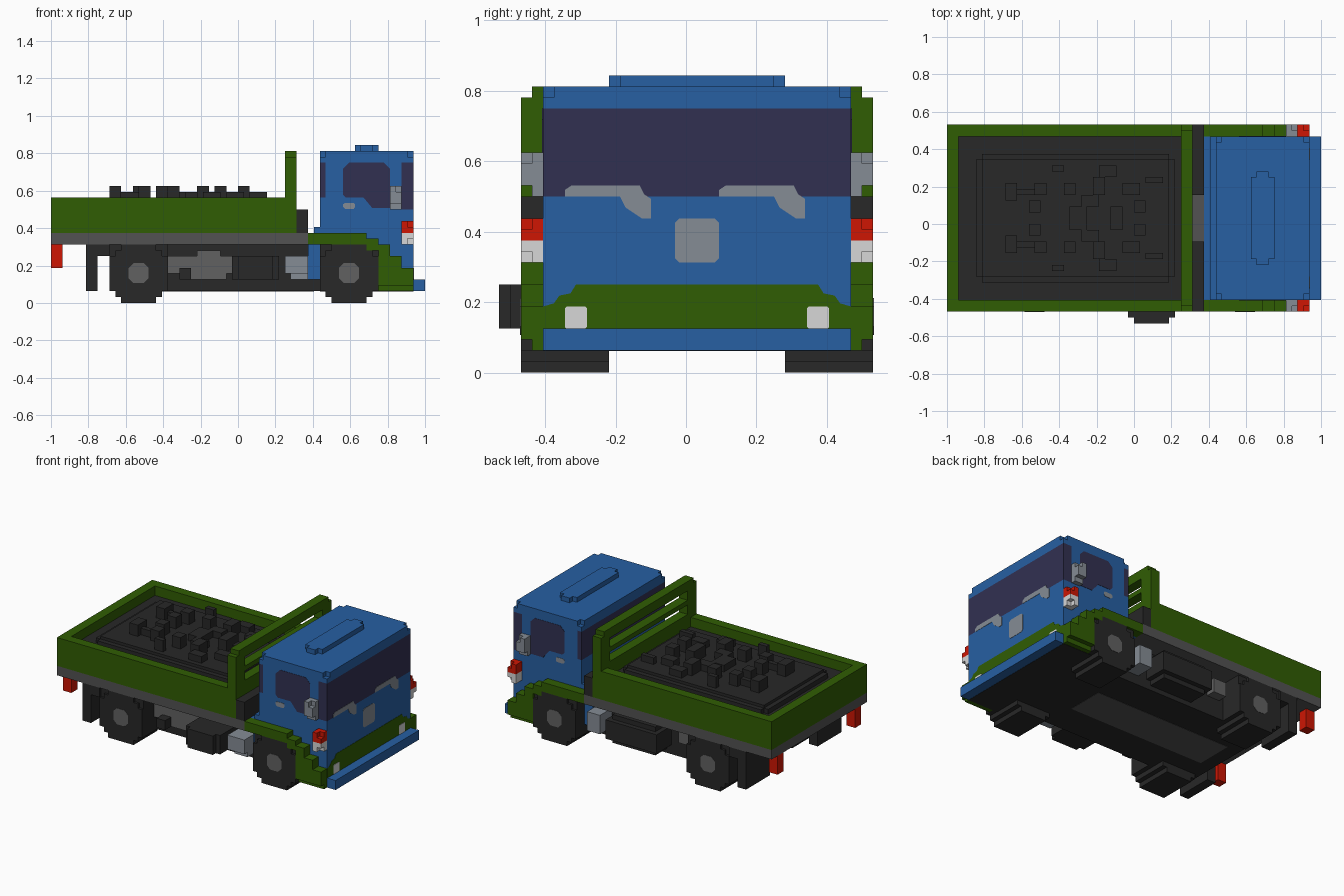
import bpy
import bmesh
from mathutils import Vector

if "Cube" in bpy.data.objects:
    bpy.data.objects.remove(bpy.data.objects["Cube"], do_unlink=True)

UNIT = 1 / 32                       # edge of one block
ORIGIN = Vector((32, 17, 0))        # block coordinates of the world origin
MID = 18                            # lengthwise mirror plane of the truck


def material(name, *rgb):
    mat = bpy.data.materials.new(name)
    mat.use_nodes = True
    mat.diffuse_color = (*rgb, 1)
    mat.node_tree.nodes["Principled BSDF"].inputs["Base Color"].default_value = (*rgb, 1)
    return mat


blue = material("cab blue", .02, .115, .365)
green = material("bed green", .03, .11, .001)
dark = material("rubber dark", .021, .021, .021)
floor_grey = material("floor grey", .085, .085, .085)
metal = material("metal grey", .12, .12, .12)
light_grey = material("light grey", .235, .265, .3)
white = material("lamp white", .68, .68, .68)
red = material("lamp red", .62, .008, .001)
glass = material("glass purple", .031, .03, .083)


def finish(bm, name, mat):
    for v in bm.verts:
        v.co = (v.co - ORIGIN) * UNIT
    bmesh.ops.recalc_face_normals(bm, faces=bm.faces)
    mesh = bpy.data.meshes.new(name)
    bm.to_mesh(mesh)
    bm.free()
    mesh.materials.append(mat)
    obj = bpy.data.objects.new(name, mesh)
    bpy.context.collection.objects.link(obj)
    return obj


def blocks(name, mat, *boxes, mirror=False):
    """Join boxes given as x range, y range, z range in block units."""
    boxes = list(boxes)
    if mirror:
        boxes += [(x, (2 * MID - y[1], 2 * MID - y[0]), z) for x, y, z in boxes]
    bm = bmesh.new()
    for box in boxes:
        low, high = (Vector(c) for c in zip(*box))
        made = bmesh.ops.create_cube(bm, size=1)["verts"]
        for v in made:
            v.co = (low + high) / 2 + v.co * (high - low)
    return finish(bm, name, mat)


def plate(name, mat, axis, position, outline, thick=.06):
    """Thin painted plate lying across the x or y axis."""
    bm = bmesh.new()
    corners = []
    for across, up in outline:
        side = position - thick
        corners.append(bm.verts.new((side, across, up) if axis == "x" else (across, side, up)))
    face = bm.faces.new(corners)
    grown = bmesh.ops.extrude_face_region(bm, geom=[face])["geom"]
    push = Vector((2 * thick, 0, 0)) if axis == "x" else Vector((0, 2 * thick, 0))
    bmesh.ops.translate(bm, vec=push, verts=[g for g in grown if isinstance(g, bmesh.types.BMVert)])
    return finish(bm, name, mat)


def octagon(a, b, radius, cut):
    r, c = radius, radius - cut
    return [(a + p, b + q) for p, q in
            ((r, -c), (r, c), (c, r), (-c, r), (-r, c), (-r, -c), (-c, -r), (c, -r))]


FULL = (2, 34)
CAB = (4, 32)
EDGE = (2, 4)

# Load bed
blocks("bed_floor", floor_grey, ((0, 44), FULL, (10, 12)))
blocks("bed_sides", green, ((0, 42), EDGE, (12, 18)), mirror=True)
blocks("tailgate", green, ((0, 2), CAB, (12, 18)))
blocks("headboard", green,
       ((40, 42), CAB, (12, 19)), ((40, 42), (5, 31), (21, 22)), ((40, 42), (5, 31), (24, 26)))
blocks("headboard_posts", green,
       ((40, 42), (2, 3), (18, 25)), ((40, 42), (3, 5), (18, 26)), mirror=True)

# Loose load heaped in the bed
blocks("load_heap", dark, ((2, 40), CAB, (12, 16)), ((6, 38), (7, 29), (16, 17)),
       ((5, 39), (8, 28), (16, 17)), ((6, 38), (8, 28), (17, 17.6)))
lumps = ((10, 21, 2, 3), (12, 22, 3, 1), (14, 19, 2, 2), (15, 22, 2, 2), (18, 26, 2, 1),
         (20, 22, 2, 2), (21, 18, 3, 2), (23, 20, 3, 2), (25, 22, 2, 3), (26, 25, 3, 2),
         (28, 18, 2, 2), (30, 22, 3, 2), (32, 19, 2, 2), (34, 24, 3, 1))
blocks("load_lumps", dark,
       *[((x, x + w), (y, y + d), (17, 20 if w == 2 else 19)) for x, y, w, d in lumps], mirror=True)

# Chassis and underside equipment
blocks("chassis", dark, ((10, 46), (7, 29), (2, 10)), ((8, 10), (2, 10), (8, 10)),
       ((8, 10), (26, 34), (8, 10)))
blocks("drive_tunnel", floor_grey, ((13, 45), (14, 22), (1.95, 2.1)))
blocks("mud_flaps", dark, ((6, 8), (2, 10), (2, 10)), mirror=True)
blocks("right_tank", metal, ((20, 31), (6, 8), (5, 8)), ((22, 30), (6, 8), (4, 5)),
       ((25, 29), (6, 8), (8, 9)))
blocks("tank_valve", dark, ((22, 24), (4, 7), (4, 6)))
blocks("right_box", dark, ((32, 38), (0, 7), (4, 8)), ((31, 39), (1, 7), (4, 8)))
blocks("left_tank", dark, ((27, 39), (29, 34), (4, 8)), ((28, 38), (29, 33), (3, 9)))
blocks("left_bracket", metal, ((21, 24), (29, 31), (6, 9)))
blocks("right_step_box", light_grey, ((40, 44), (2, 7), (5, 8)), ((41, 44), (3, 7), (4, 5)))
blocks("left_step_box", light_grey, ((41, 44), (29, 33), (4, 8)))
blocks("air_ducts", dark, ((42, 44), (2, 14), (12, 16)), mirror=True)
blocks("tail_lamps", red, ((0, 2), (4, 6), (6, 10)), mirror=True)

# Wheels with stepped rounding
for label, centre in (("rear", 15), ("front", 51)):
    rows = ((3, 0, 10), (4, 1, 9), (5, 2, 8))
    blocks(label + "_wheels", dark,
           *[((centre - r, centre + r), (2, 10), (lo, hi)) for r, lo, hi in rows], mirror=True)
    for side in FULL:
        plate(label + "_hub", metal, "y", side, octagon(centre, 5.1, 1.7, .8))
    blocks(label + "_wheel_housing", dark,
           ((centre - 5, centre + 5), (2.5, 7), (2.5, 10)), mirror=True)

# Cab shell, with the glass filling the gaps in the blue
blocks("cab", blue, ((46, 62), CAB, (2, 16)), ((47, 60), CAB, (16, 24)),
       ((46, 47), CAB, (16, 18)), ((46, 62), CAB, (24, 25)),
       ((47, 61), CAB, (25, 26)), ((46, 62), (5, 31), (25, 26)))
blocks("cab_back_step", blue, ((44, 46), CAB, (10, 12)), ((45, 46), CAB, (12, 13)),
       ((44, 46), (5, 31), (4, 10)))
blocks("roof_hatch", blue, ((52, 56), (11, 25), (26, 27)), ((53, 55), (10, 26), (26, 27)))
blocks("windscreen", glass, ((60, 62), CAB, (16, 24)))
blocks("rear_window", glass, ((46, 47), CAB, (18, 24)))
blocks("bumper", blue, ((62, 64), CAB, (2, 4)))
blocks("cab_underside", dark, ((46, 62), CAB, (1.95, 2)))

# Fenders stepping down to the front
blocks("fenders", green, ((44, 54), EDGE, (10, 12)), ((54, 56), EDGE, (9, 11)),
       ((56, 58), EDGE, (3, 10)), ((58, 60), EDGE, (3, 8)), ((60, 62), EDGE, (3, 6)),
       ((56, 62), (3, 4), (2, 3)), mirror=True)

# Cab fittings with clipped outer corners
blocks("mirrors", light_grey, ((58, 60), EDGE, (17, 19)), ((58, 60), (3, 4), (16, 20)),
       ((58, 59), EDGE, (19, 20)), mirror=True)
blocks("indicators", red, ((60, 62), EDGE, (12, 13)), ((60, 62), (3, 4), (13, 14)),
       ((60, 61), EDGE, (13, 14)), mirror=True)
blocks("side_lamps", white, ((60, 62), EDGE, (11, 12)), ((60, 62), (3, 4), (10, 11)),
       ((60, 61), EDGE, (10, 11)), mirror=True)

# Door windows and handles
window = ((50, 18.5), (50, 23), (51, 24), (57, 24), (58, 23),
          (58, 16.2), (55, 16.2), (53.5, 18), (50.5, 18))
for side in CAB:
    plate("door_window", glass, "y", side, window)
    plate("door_handle", light_grey, "y", side, [(50 + a, b) for a, b in
          ((0, 16.4), (0, 16.9), (.3, 17.1), (1.8, 17.1), (2, 16.9), (2, 16.4), (1.8, 16.1), (.3, 16.1))])

# Painted front details
NOSE = 62
plate("front_stripe", green, "x", NOSE,
      ((4, 4), (32, 4), (32, 6), (31, 6.3), (30.5, 7), (29.5, 7.2), (29, 8),
       (7, 8), (6.5, 7.2), (5.5, 7), (5, 6.3), (4, 6)))
plate("front_panel", light_grey, "x", NOSE, octagon(18, 12, 2, .4))
wiper = ((6, 16), (6, 16.6), (6.6, 17), (12.8, 17), (13.2, 16.2), (13.8, 15.8),
         (13.8, 14), (13, 14), (11.5, 15), (11, 16))
for shift in (0, 14):
    plate("wiper", light_grey, "x", NOSE, [(a + shift, b) for a, b in wiper])
for y in (7, 29):
    plate("headlight", white, "x", NOSE, octagon(y, 5, 1, .15), .12)
